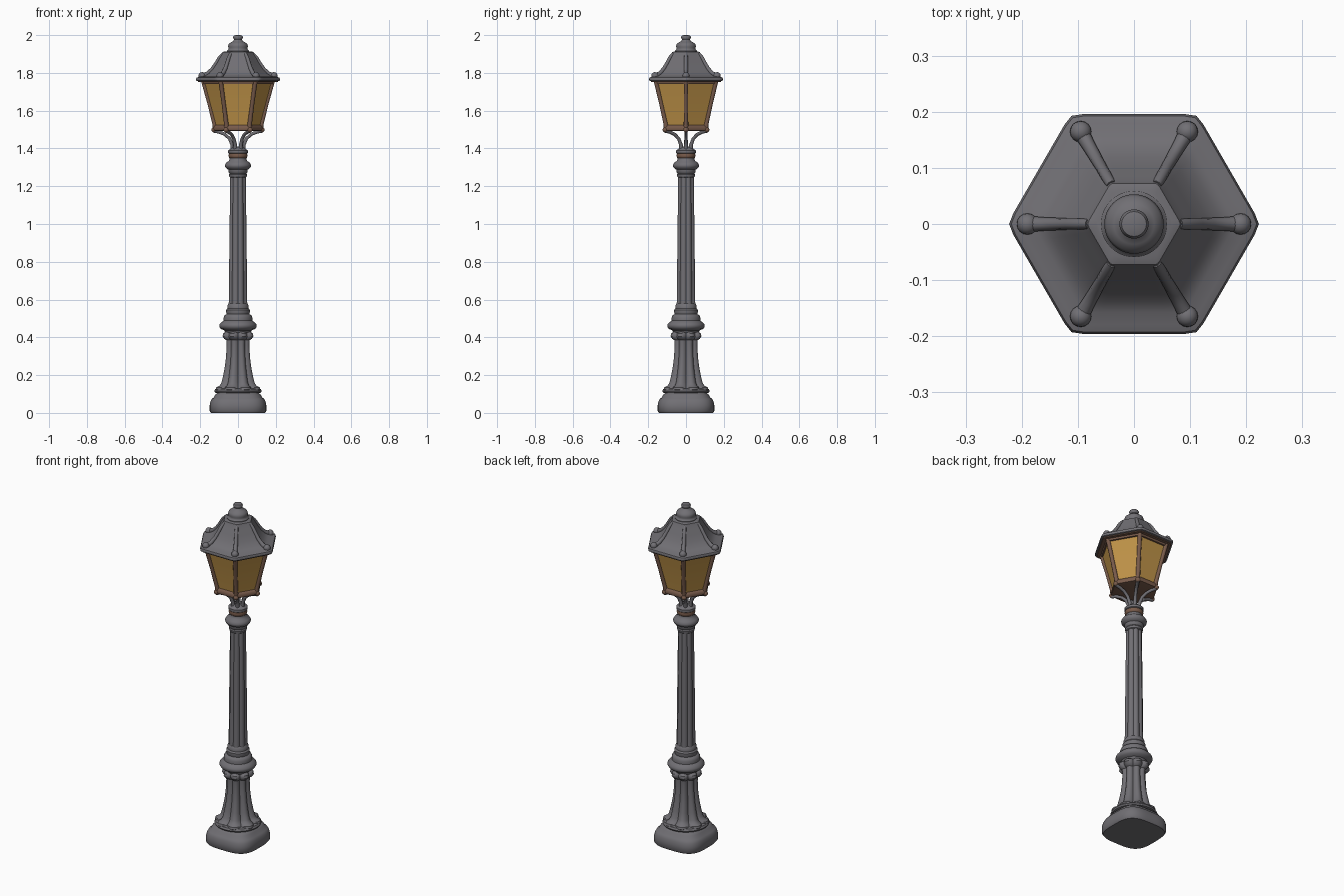
import bpy, bmesh, math
from math import sin, cos, pi, radians
from mathutils import Vector


def material(name, rgb):
    m = bpy.data.materials.new(name)
    m.diffuse_color = (*rgb, 1)
    return m


GREY = material("cast_iron_grey", (0.165, 0.16, 0.175))
BROWN = material("rusty_brown", (0.19, 0.105, 0.07))
AMBER = material("amber_glass", (0.52, 0.29, 0.065))


# Cross-sections: radius factor at angle t
def round_(t):
    return 1.0


def rounded_square(t):
    return (abs(cos(t)) ** 3.4 + abs(sin(t)) ** 3.4) ** (-1 / 3.4)


def hexagon(t, p=44):
    s = sum(abs(cos(t - radians(30 + 60 * k))) ** p for k in range(3))
    return cos(pi / 6) * 2 ** (0.6 / p) / s ** (1 / p)


def fluted(depth):
    return lambda t: 1 - depth * (1 - abs(cos(4 * (t - pi / 8))))


def finish(bm, name, mats, angle=40):
    bmesh.ops.recalc_face_normals(bm, faces=bm.faces)
    me = bpy.data.meshes.new(name)
    bm.to_mesh(me)
    bm.free()
    ob = bpy.data.objects.new(name, me)
    bpy.context.collection.objects.link(ob)
    for m in mats:
        me.materials.append(m)
    bpy.ops.object.select_all(action='DESELECT')
    ob.select_set(True)
    bpy.context.view_layer.objects.active = ob
    bpy.ops.object.shade_smooth_by_angle(angle=radians(angle))
    return ob


def skin(bm, rings):
    """Bridge consecutive rings of points and cap both ends."""
    vs = [[bm.verts.new(p) for p in ring] for ring in rings]
    n = len(vs[0])
    for a, b in zip(vs, vs[1:]):
        for i in range(n):
            bm.faces.new((a[i], a[(i + 1) % n], b[(i + 1) % n], b[i]))
    bm.faces.new(vs[0][::-1])
    bm.faces.new(vs[-1])


def lathe(name, profile, mat, section=round_, seg=64, angle=40):
    """Sweep (radius, z) points around z with a given cross-section."""
    bm = bmesh.new()
    ts = [2 * pi * i / seg for i in range(seg)]
    skin(bm, [[(r * section(t) * cos(t), r * section(t) * sin(t), z) for t in ts]
              for r, z in profile])
    return finish(bm, name, [mat], angle)


def bars(name, path, mat, sides=10):
    """Six radial bars along (radius, z, thickness) points, one per hexagon corner."""
    bm = bmesh.new()
    for k in range(6):
        a = k * pi / 3
        out, side, up = Vector((cos(a), sin(a), 0)), Vector((-sin(a), cos(a), 0)), Vector((0, 0, 1))
        rings = []
        for i, (r, z, w) in enumerate(path):
            p, q = path[max(i - 1, 0)], path[min(i + 1, len(path) - 1)]
            tan = (out * (q[0] - p[0]) + up * (q[1] - p[1])).normalized()
            nor = tan.cross(side)
            rings.append([out * r + up * z + (side * cos(2 * pi * j / sides) + nor * sin(2 * pi * j / sides)) * w
                          for j in range(sides)])
        skin(bm, rings)
    return finish(bm, name, [mat], 50)


def knobs(name, radius, z, size, mat):
    bm = bmesh.new()
    for k in range(6):
        a = k * pi / 3
        new = bmesh.ops.create_uvsphere(bm, u_segments=16, v_segments=10, radius=size)
        bmesh.ops.translate(bm, verts=new["verts"], vec=(radius * cos(a), radius * sin(a), z))
    return finish(bm, name, [mat])


# Plinth: rounded square foot
lathe("plinth", [(0.143, 0), (0.15, 0.01), (0.15, 0.04), (0.146, 0.06), (0.138, 0.075),
                 (0.128, 0.082), (0.122, 0.095), (0.11, 0.105), (0.09, 0.112)], GREY, rounded_square)

# Fluted bell with flared leaf foot
lathe("base_moulding", [(0.1, 0.1), (0.122, 0.108), (0.126, 0.116), (0.12, 0.126), (0.1, 0.13)], GREY)
lathe("fluted_bell", [(0.12, 0.115), (0.126, 0.124), (0.122, 0.135), (0.105, 0.143), (0.093, 0.16),
                      (0.083, 0.2), (0.073, 0.25), (0.067, 0.3), (0.064, 0.36), (0.066, 0.385),
                      (0.078, 0.392), (0.087, 0.405), (0.084, 0.42), (0.07, 0.43)],
      GREY, fluted(0.2), 96)

# Rings between the bell and the shaft
lathe("lower_collar", [(0.06, 0.42), (0.068, 0.425), (0.072, 0.437), (0.092, 0.445), (0.099, 0.457),
                       (0.098, 0.468), (0.088, 0.48), (0.076, 0.488), (0.076, 0.505), (0.07, 0.518),
                       (0.06, 0.523), (0.063, 0.533), (0.063, 0.545), (0.056, 0.553), (0.056, 0.57),
                       (0.048, 0.58)], GREY)

# Fluted shaft
lathe("shaft", [(0.053, 0.55), (0.051, 0.6), (0.049, 0.8), (0.046, 1.05), (0.043, 1.27)],
      GREY, fluted(0.13), 96)

# Rings at the top of the shaft
lathe("upper_collar", [(0.04, 1.245), (0.046, 1.25), (0.048, 1.262), (0.044, 1.268), (0.05, 1.275),
                       (0.051, 1.288), (0.06, 1.293), (0.068, 1.303), (0.069, 1.312), (0.062, 1.325),
                       (0.048, 1.334), (0.044, 1.345), (0.044, 1.352)], GREY)
lathe("brown_ring", [(0.042, 1.347), (0.048, 1.352), (0.05, 1.362), (0.048, 1.372), (0.042, 1.376)], BROWN)
lathe("neck_cap", [(0.044, 1.37), (0.052, 1.376), (0.052, 1.39), (0.04, 1.398), (0.025, 1.41)], GREY)

# Curved arms carrying the lantern
bars("support_arms", [(0.028, 1.385, 0.012), (0.031, 1.42, 0.01), (0.045, 1.452, 0.009),
                      (0.07, 1.475, 0.009), (0.1, 1.487, 0.009), (0.128, 1.493, 0.01)], GREY)

# Lantern: glass body, frame and rails
lathe("glass_panes", [(0.118, 1.497), (0.121, 1.52), (0.186, 1.765)], AMBER, round_, 6, 20)
lathe("bottom_rail", [(0.118, 1.492), (0.132, 1.495), (0.135, 1.503), (0.132, 1.515),
                      (0.126, 1.523), (0.115, 1.526)], BROWN, hexagon, 72)
knobs("rail_knobs", 0.127, 1.499, 0.014, BROWN)
bars("corner_posts", [(0.121, 1.505, 0.013), (0.124, 1.53, 0.012), (0.152, 1.64, 0.011),
                      (0.182, 1.75, 0.012), (0.186, 1.765, 0.013)], BROWN)
lathe("top_rail", [(0.175, 1.74), (0.187, 1.742), (0.191, 1.752), (0.191, 1.765)], BROWN, hexagon, 72)

# Roof: brown soffit, concave hexagonal roof, ridges and corner knobs
lathe("soffit", [(0.185, 1.752), (0.212, 1.752), (0.214, 1.758)], BROWN, hexagon, 72)
lathe("roof", [(0.213, 1.756), (0.222, 1.759), (0.224, 1.767), (0.22, 1.775), (0.205, 1.78),
               (0.18, 1.784), (0.158, 1.797), (0.135, 1.822), (0.113, 1.855), (0.097, 1.885),
               (0.087, 1.9), (0.083, 1.91), (0.07, 1.914)], GREY, hexagon, 72)
bars("roof_ridges", [(0.08, 1.9, 0.009), (0.098, 1.88, 0.01), (0.115, 1.852, 0.01), (0.136, 1.82, 0.011),
                     (0.16, 1.797, 0.012), (0.185, 1.785, 0.014), (0.2, 1.778, 0.015)], GREY)
knobs("roof_knobs", 0.19, 1.785, 0.019, GREY)

# Finial
lathe("finial", [(0.058, 1.908), (0.059, 1.917), (0.052, 1.923), (0.05, 1.932), (0.053, 1.94),
                 (0.049, 1.953), (0.036, 1.963), (0.025, 1.968), (0.021, 1.976), (0.025, 1.983),
                 (0.026, 1.99), (0.022, 1.997), (0.012, 2.0)], GREY)
